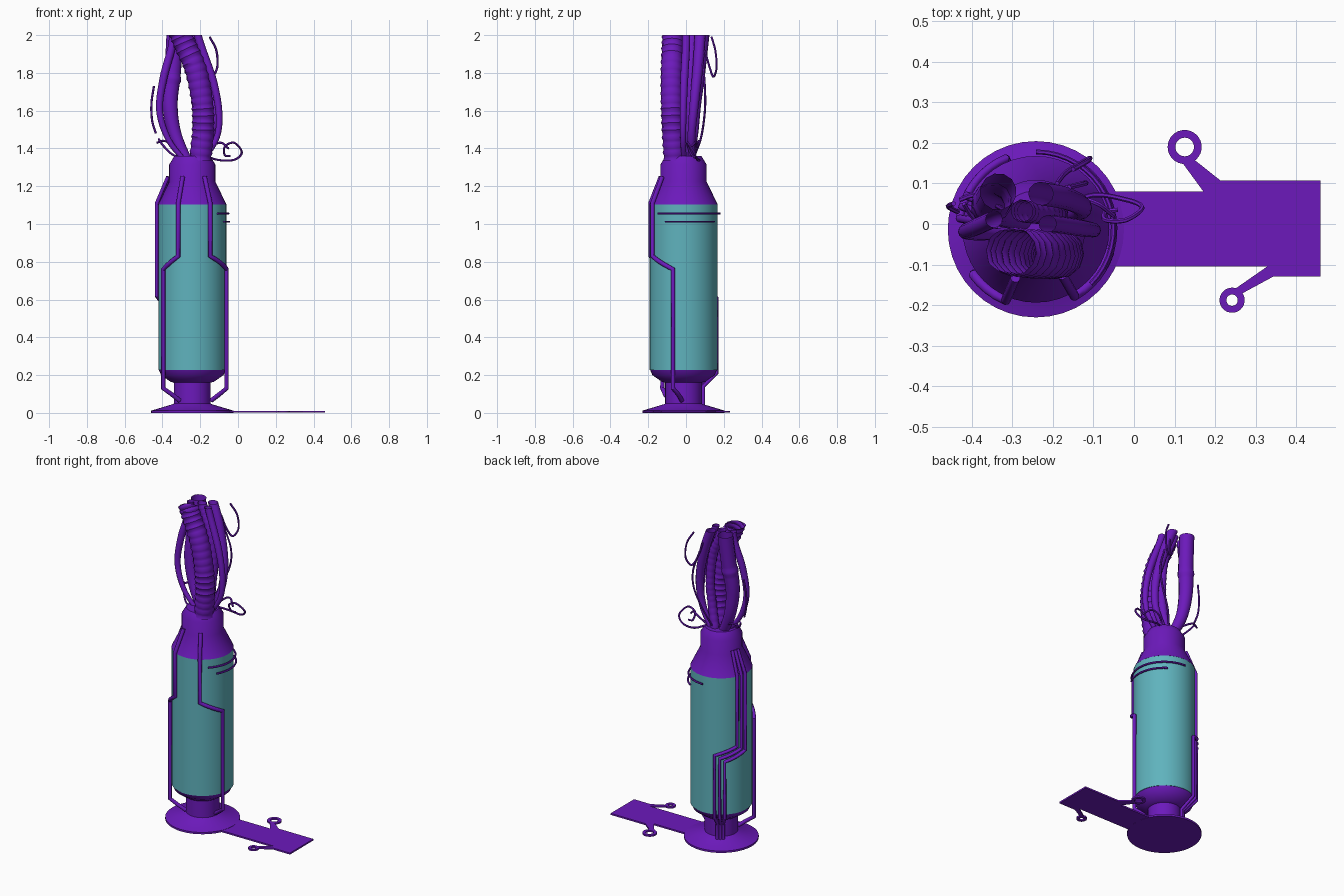
import bpy, bmesh, math
from mathutils import Vector

if "Cube" in bpy.data.objects:
    bpy.data.objects.remove(bpy.data.objects["Cube"])

CX, CY = -0.242, -0.013


def material(name, rgb):
    m = bpy.data.materials.new(name)
    m.diffuse_color = (*rgb, 1)
    m.use_nodes = True
    m.node_tree.nodes["Principled BSDF"].inputs["Base Color"].default_value = m.diffuse_color
    return m


PURPLE = material("purple", (0.15, 0.01, 0.5))
TEAL = material("teal", (0.115, 0.45, 0.51))


def finish(ob, mat, angle=35):
    ob.data.materials.clear()
    ob.data.materials.append(mat)
    bpy.ops.object.select_all(action='DESELECT')
    ob.select_set(True)
    bpy.context.view_layer.objects.active = ob
    bpy.ops.object.shade_smooth_by_angle(angle=math.radians(angle))


def from_bmesh(name, bm, mat):
    bmesh.ops.recalc_face_normals(bm, faces=bm.faces)
    me = bpy.data.meshes.new(name)
    bm.to_mesh(me)
    bm.free()
    ob = bpy.data.objects.new(name, me)
    bpy.context.collection.objects.link(ob)
    finish(ob, mat)
    return ob


def lathe(name, profile, mat, center=(CX, CY), n=40, loop=False):
    """Turn an (r, z) profile; loop closes it into a ring, otherwise ends are capped."""
    bm = bmesh.new()
    rings = [[bm.verts.new((center[0] + r * math.cos(2 * math.pi * i / n),
                            center[1] + r * math.sin(2 * math.pi * i / n), z))
              for i in range(n)] for r, z in profile]
    pairs = list(zip(rings, rings[1:])) + ([(rings[-1], rings[0])] if loop else [])
    for a, b in pairs:
        for i in range(n):
            j = (i + 1) % n
            bm.faces.new((a[i], a[j], b[j], b[i]))
    if not loop:
        bm.faces.new(rings[0])
        bm.faces.new(rings[-1])
    return from_bmesh(name, bm, mat)


def prism(name, pts, z0, z1, mat):
    bm = bmesh.new()
    f = bm.faces.new([bm.verts.new((x, y, z0)) for x, y in pts])
    top = bmesh.ops.extrude_face_region(bm, geom=[f])["geom"]
    bmesh.ops.translate(bm, vec=(0, 0, z1 - z0),
                        verts=[v for v in top if isinstance(v, bmesh.types.BMVert)])
    return from_bmesh(name, bm, mat)


def spline(pts, steps=10):
    """Catmull-Rom samples through the points."""
    p = [Vector(q) for q in pts]
    p = [2 * p[0] - p[1]] + p + [2 * p[-1] - p[-2]]
    out = []
    for a, b, c, d in zip(p, p[1:], p[2:], p[3:]):
        for s in range(steps):
            t = s / steps
            out.append(0.5 * (2 * b + (c - a) * t + (2 * a - 5 * b + 4 * c - d) * t * t
                              + (3 * b - a - 3 * c + d) * t ** 3))
    return out + [p[-2]]


def tube(name, path, radius, mat, scale=None, caps=True, cut=None, res=3):
    cu = bpy.data.curves.new(name, 'CURVE')
    cu.dimensions = '3D'
    cu.bevel_depth = radius
    cu.bevel_resolution = res
    cu.use_fill_caps = caps
    sp = cu.splines.new('POLY')
    sp.points.add(len(path) - 1)
    for i, q in enumerate(path):
        sp.points[i].co = (*q, 1)
        sp.points[i].radius = scale(i, len(path)) if scale else 1
    ob = bpy.data.objects.new(name, cu)
    bpy.context.collection.objects.link(ob)
    bpy.ops.object.select_all(action='DESELECT')
    ob.select_set(True)
    bpy.context.view_layer.objects.active = ob
    bpy.ops.object.convert(target='MESH')
    ob = bpy.context.object
    if cut:
        bm = bmesh.new()
        bm.from_mesh(ob.data)
        bmesh.ops.bisect_plane(bm, geom=bm.verts[:] + bm.edges[:] + bm.faces[:],
                               plane_co=(0, 0, cut), plane_no=(0, 0, 1), clear_outer=True)
        bm.to_mesh(ob.data)
        bm.free()
    finish(ob, mat, 40)
    return ob


def polar(pts, step=8):
    """(angle, r, z) path around the body axis, subdivided so it hugs the body."""
    out = []
    for (a, r, z), (a2, r2, z2) in zip(pts, pts[1:]):
        n = max(1, math.ceil(abs(a2 - a) / step))
        out += [(a + (a2 - a) * i / n, r + (r2 - r) * i / n, z + (z2 - z) * i / n) for i in range(n)]
    out.append(pts[-1])
    return [(CX + r * math.cos(math.radians(a)), CY + r * math.sin(math.radians(a)), z) for a, r, z in out]


# Body stack: foot, lower collar, container, shoulder and neck
lathe("foot", [(0.2175, 0), (0.2175, 0.012), (0.1, 0.047), (0.097, 0.05), (0.097, 0.16),
               (0.115, 0.165), (0.165, 0.2), (0.178, 0.23)], PURPLE)
lathe("container", [(0.18, 0.228), (0.18, 1.105)], TEAL)
lathe("neck", [(0.181, 1.103), (0.122, 1.225), (0.122, 1.315), (0.095, 1.36)], PURPLE)

# Flat tongue with two eyelets
prism("tongue", [(-0.2, -0.105), (0.33, -0.105), (0.345, -0.13), (0.46, -0.13), (0.46, 0.107),
                 (0.215, 0.107), (0.18, 0.08), (-0.2, 0.08)], 0.001, 0.011, PURPLE)
prism("back_eyelet_arm", [(0.115, 0.157), (0.175, 0.075), (0.215, 0.106), (0.147, 0.16)],
      0.001, 0.011, PURPLE)
prism("front_eyelet_arm", [(0.245, -0.163), (0.262, -0.174), (0.345, -0.129), (0.33, -0.104)],
      0.001, 0.011, PURPLE)
for name, c, ro, ri in (("back_eyelet", (0.125, 0.19), 0.042, 0.023),
                        ("front_eyelet", (0.242, -0.188), 0.031, 0.014)):
    lathe(name, [(ri, 0.001), (ro, 0.001), (ro, 0.011), (ri, 0.011)], PURPLE, c, 32, True)

# Side pipes
for name, a, b in (("front_left_pipe", 247, 216), ("front_right_pipe", -60, -17)):
    tube(name, polar([(a, 0.13, 1.25), (a, 0.19, 1.11), (a, 0.19, 0.83), (b, 0.19, 0.76),
                      (b, 0.19, 0.13), (b + 12, 0.1, 0.065)]), 0.012, PURPLE)
for i in range(3):
    a, b = 154 + 9 * i, 113 + 9 * i
    tube(f"back_pipe_{i + 1}", polar([(a, 0.13, 1.25), (a, 0.19, 1.11), (a, 0.19, 0.66 - 0.02 * i),
         (b, 0.19, 0.61 - 0.02 * i), (b, 0.19, 0.21), (b, 0.113, 0.14), (b, 0.113, 0.02)]), 0.01, PURPLE)

# Thin bands on the right side
tube("upper_band", polar([(-45, 0.191, 1.055), (90, 0.191, 1.055)]), 0.006, PURPLE, res=1)
tube("lower_band", polar([(-30, 0.195, 1.012), (56, 0.195, 1.012)]), 0.006, PURPLE, res=1)


# Large hoses, cut off level at the top
def ribbed(i, n):
    return 1.09 if i % 3 == 0 else 1.0


def banded(i, n):
    return (0.65 + 0.35 * min(1, 2 * i / n)) * (1.1 if i in (32, 33) else 1)


def taper(i, n):
    return 0.6 + 0.4 * min(1, 1.6 * i / n)


hoses = [
    ("ribbed_hose", 0.056, ribbed, [(-0.2, -0.06, 1.34), (-0.185, -0.07, 1.5), (-0.19, -0.075, 1.65),
                                    (-0.225, -0.075, 1.82), (-0.285, -0.07, 1.96), (-0.33, -0.065, 2.07)]),
    ("wide_hose", 0.045, banded, [(-0.27, 0.01, 1.33), (-0.335, 0.03, 1.48), (-0.36, 0.04, 1.64),
                                  (-0.345, 0.06, 1.82), (-0.335, 0.08, 2.0), (-0.335, 0.085, 2.05)]),
    ("back_hose", 0.029, taper, [(-0.21, 0.03, 1.33), (-0.14, 0.03, 1.48), (-0.13, 0.045, 1.65),
                                 (-0.175, 0.065, 1.85), (-0.23, 0.075, 2.0), (-0.245, 0.078, 2.04)]),
    ("left_hose", 0.021, taper, [(-0.28, -0.02, 1.33), (-0.37, -0.025, 1.45), (-0.415, -0.02, 1.6),
                                 (-0.395, -0.01, 1.77), (-0.35, 0.01, 1.94), (-0.345, 0.012, 2.04)]),
    ("right_hose", 0.021, taper, [(-0.19, -0.01, 1.33), (-0.115, -0.015, 1.45), (-0.1, -0.015, 1.58),
                                  (-0.13, -0.01, 1.75), (-0.195, 0, 1.94), (-0.225, 0, 2.04)]),
    ("small_ribbed_hose", 0.026, ribbed, [(-0.23, 0.03, 1.33), (-0.2, 0.02, 1.5), (-0.19, 0.025, 1.65),
                                          (-0.21, 0.025, 1.82), (-0.26, 0.03, 1.95), (-0.29, 0.035, 2.04)]),
]
for name, r, fn, pts in hoses:
    tube(name, spline(pts, 12), r, PURPLE, fn, caps=False, cut=2.0, res=4)

# Loose wires
wires = [
    ("left_wire", [(-0.445, 0.05, 1.73), (-0.458, 0.045, 1.64), (-0.455, 0.04, 1.55), (-0.435, 0.03, 1.48)]),
    ("left_low_wire", [(-0.27, 0.0, 1.35), (-0.33, 0.04, 1.41), (-0.39, 0.07, 1.44), (-0.43, 0.06, 1.43)]),
    ("front_low_wire", [(-0.28, -0.05, 1.34), (-0.35, -0.03, 1.37), (-0.4, 0.02, 1.42), (-0.42, 0.05, 1.45)]),
    ("curl_wire", [(-0.19, 0.02, 1.37), (-0.11, 0.07, 1.34), (-0.02, 0.06, 1.34), (0.02, 0.04, 1.38),
                   (-0.02, 0.01, 1.43), (-0.07, 0.01, 1.41), (-0.07, 0.03, 1.365), (-0.04, 0.035, 1.36)]),
    ("right_low_wire", [(-0.2, 0.03, 1.35), (-0.14, 0.06, 1.41), (-0.09, 0.05, 1.43), (-0.05, 0.02, 1.4)]),
    ("top_wire", [(-0.15, 0.135, 1.99), (-0.115, 0.155, 1.92), (-0.11, 0.162, 1.83), (-0.14, 0.145, 1.78),
                  (-0.17, 0.125, 1.83), (-0.19, 0.1, 1.92)]),
    ("back_wire", [(-0.23, 0.04, 1.35), (-0.19, 0.08, 1.46), (-0.13, 0.1, 1.6), (-0.12, 0.1, 1.72),
                   (-0.16, 0.09, 1.85)]),
]
for name, pts in wires:
    tube(name, spline(pts, 8), 0.006, PURPLE, res=1)
